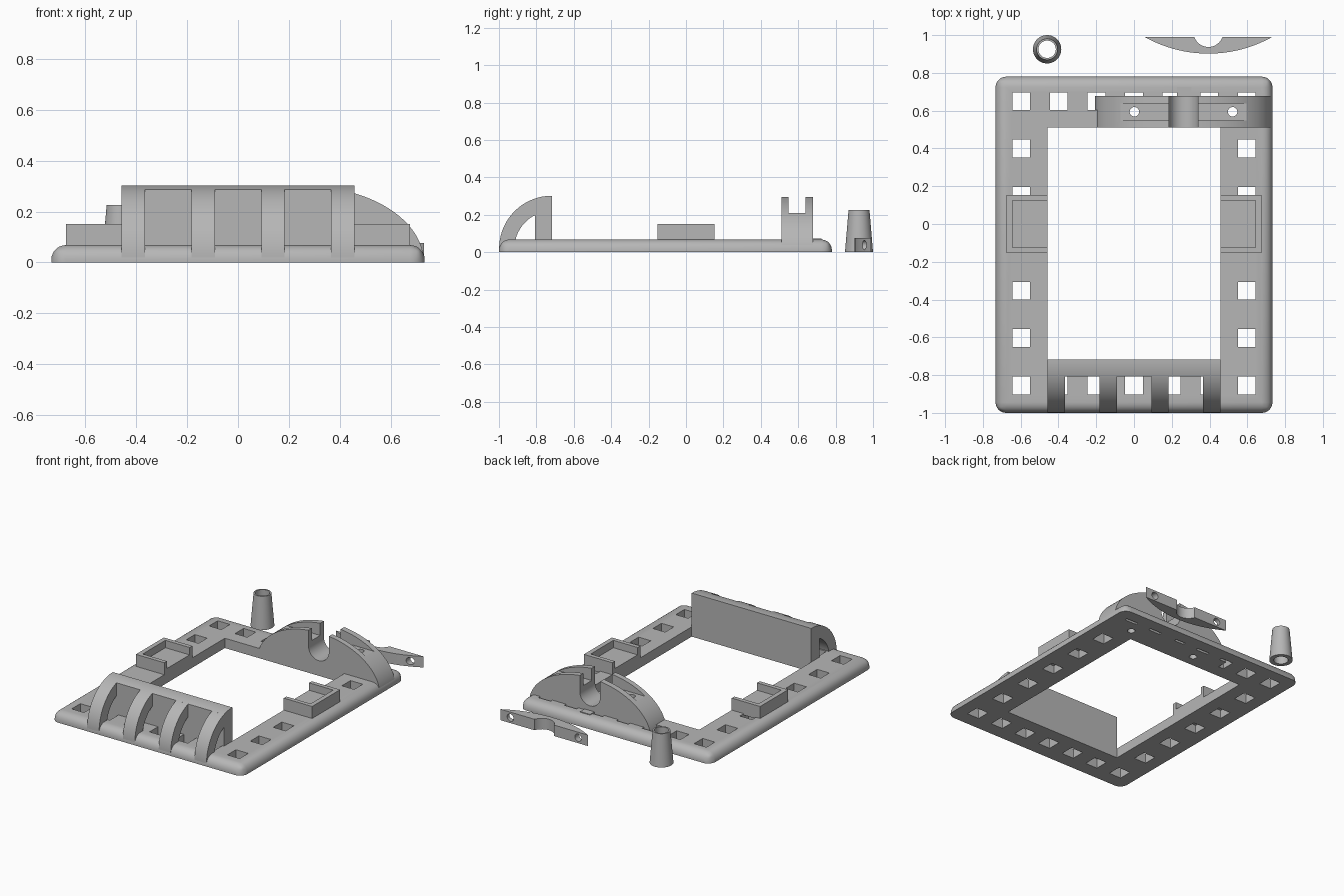
import bpy, bmesh, math
from mathutils import Vector

old = bpy.data.objects.get("Cube")
if old:
    bpy.data.objects.remove(old, do_unlink=True)

grey = bpy.data.materials.new("plain grey")
grey.use_nodes = True
grey.diffuse_color = (0.47, 0.47, 0.47, 1)
grey.node_tree.nodes["Principled BSDF"].inputs["Base Color"].default_value = (0.47, 0.47, 0.47, 1)


def finish(name, bm):
    bmesh.ops.recalc_face_normals(bm, faces=bm.faces)
    mesh = bpy.data.meshes.new(name)
    bm.to_mesh(mesh)
    bm.free()
    mesh.materials.append(grey)
    ob = bpy.data.objects.new(name, mesh)
    bpy.context.collection.objects.link(ob)
    return ob


def add_prism(bm, pts, axis, lo, hi):
    """Extrude a 2D outline along an axis; outline uses the other two axes in order."""
    def place(p, h):
        c = list(p)
        c.insert("xyz".index(axis), h)
        return bm.verts.new(c)
    a = [place(p, lo) for p in pts]
    b = [place(p, hi) for p in pts]
    bm.faces.new(a)
    bm.faces.new(b)
    for i in range(len(pts)):
        j = (i + 1) % len(pts)
        bm.faces.new((a[i], a[j], b[j], b[i]))


def prism(name, pts, axis, lo, hi):
    bm = bmesh.new()
    add_prism(bm, pts, axis, lo, hi)
    return finish(name, bm)


def rect(x0, x1, y0, y1):
    return [(x0, y0), (x1, y0), (x1, y1), (x0, y1)]


def arc(cx, cy, rx, ry, a0, a1, n=32):
    angles = [math.radians(a0 + (a1 - a0) * i / n) for i in range(n + 1)]
    return [(cx + rx * math.cos(a), cy + ry * math.sin(a)) for a in angles]


def circle(cx, cy, r, n=32):
    return arc(cx, cy, r, r, 0, 360, n)[:-1]


def cut(target, cutter):
    mod = target.modifiers.new("cut", 'BOOLEAN')
    mod.operation = 'DIFFERENCE'
    mod.solver = 'EXACT'
    mod.object = cutter
    bpy.context.view_layer.objects.active = target
    bpy.ops.object.modifier_apply(modifier=mod.name)
    bpy.data.objects.remove(cutter, do_unlink=True)


def smooth(ob):
    bpy.ops.object.select_all(action='DESELECT')
    ob.select_set(True)
    bpy.context.view_layer.objects.active = ob
    bpy.ops.object.shade_smooth_by_angle(angle=math.radians(30))


HALF, BACK, TOP = 0.733, 0.78, 0.068
INNER, CLAMP_Y0, CLAMP_Y1 = 0.458, 0.51, 0.678
WALL = -0.717
CLAMP_X, BOLT, BOLT_Y = 0.262, 0.26, 0.594

# Base frame with rounded rim
bm = bmesh.new()
add_prism(bm, rect(-HALF, HALF, -1, BACK), "z", 0, TOP)
edges = [e for e in bm.edges if max(v.co.z for v in e.verts) > 0.01]
bmesh.ops.bevel(bm, geom=edges, offset=0.056, segments=7, profile=0.5, affect='EDGES')
frame = finish("base_frame", bm)
cut(frame, prism("opening_cutter", rect(-INNER, INNER, WALL, CLAMP_Y0), "z", -0.1, 0.2))

# Square holes all round the frame
centres = [(x * 0.199, y) for x in range(-3, 4) for y in (-0.855, 0.65)]
centres += [(s * 0.597, -0.855 + 0.251 * k) for s in (-1, 1) for k in range(1, 6)]
bm = bmesh.new()
h = 0.047
for x, y in centres:
    add_prism(bm, rect(x - h, x + h, y - h, y + h), "z", -0.1, 0.2)
cut(frame, finish("hole_cutter", bm))

# Front guard: back wall and four curved ribs
R, RI, CZ, FACE = 0.282, 0.2, 0.02, -0.808
lean = math.degrees(math.acos((FACE - WALL) / R))
wall = prism("guard_wall", [(WALL, 0), *arc(WALL, CZ, R, R, 90, lean, 8), (FACE, 0)],
             "x", -INNER, INNER)
smooth(wall)
rib_outline = arc(WALL, CZ, R, R, 90, 180) + arc(WALL, CZ, RI, RI, 180, 90)
for i in range(4):
    x = -INNER + i * 0.2747
    smooth(prism(f"guard_rib_{i + 1}", rib_outline, "x", x, x + 0.092))

# Side trays, open towards the middle
for side, s in (("left", 1), ("right", -1)):
    tray = prism(side + "_tray", rect(*sorted((s * INNER, s * 0.676)), -0.153, 0.153),
                 "z", TOP - 0.01, 0.151)
    cut(tray, prism("tray_cutter", rect(*sorted((s * 0.4, s * 0.644)), -0.124, 0.124),
                    "z", 0.1, 0.3))

# Rear clamp: arched block with a cap slot, a cradle and bolt holes
clamp = prism("rear_clamp", arc(CLAMP_X, 0, 0.468, 0.299, 0, 180, 48),
              "y", CLAMP_Y0, CLAMP_Y1)
cut(clamp, prism("slot_cutter", rect(-0.5, 1, 0.547, 0.638), "z", 0.21, 0.5))
cradle = [(CLAMP_X + 0.078, 0.5), (CLAMP_X - 0.078, 0.5),
          *arc(CLAMP_X, 0.183, 0.078, 0.078, 180, 360, 24)]
cut(clamp, prism("cradle_cutter", cradle, "y", 0.4, 0.8))
for x in (CLAMP_X - BOLT, CLAMP_X + BOLT):
    for part in (frame, clamp):
        cut(part, prism("bolt_cutter", circle(x, BOLT_Y, 0.025), "z", -0.1, 0.5))
smooth(clamp)
smooth(frame)

# Small tongue behind the clamp
prism("clamp_tongue", rect(0.228, 0.304, CLAMP_Y1 - 0.01, 0.725), "z", 0, 0.073)

# Loose clamp cap lying behind the frame
CX, CY, W, D = 0.394, 0.99, 0.337, 0.088
rad = (W * W + D * D) / (2 * D)
half = math.degrees(math.asin(W / rad))
cap = prism("loose_cap", arc(CX, CY - D + rad, rad, rad, 270 - half, 270 + half), "z", 0, 0.076)
cut(cap, prism("notch_cutter", circle(CX, CY + 0.026, 0.079), "z", -0.1, 0.2))
for x in (CX - BOLT, CX + BOLT):
    cut(cap, prism("cap_bolt_cutter", circle(x, 0.038, 0.025), "y", 0.8, 1.1))
smooth(cap)

# Loose tapered sleeve, spun from its wall section
bm = bmesh.new()
section = [(0.047, 0), (0.075, 0), (0.056, 0.225), (0.046, 0.225)]
ring = [bm.verts.new((-0.46 + r, 0.925, z)) for r, z in section]
loop = [bm.edges.new((ring[i], ring[(i + 1) % 4])) for i in range(4)]
bmesh.ops.spin(bm, geom=ring + loop, cent=Vector((-0.46, 0.925, 0)), axis=Vector((0, 0, 1)),
               angle=2 * math.pi, steps=40)
bmesh.ops.remove_doubles(bm, verts=bm.verts, dist=0.0005)
smooth(finish("loose_sleeve", bm))
